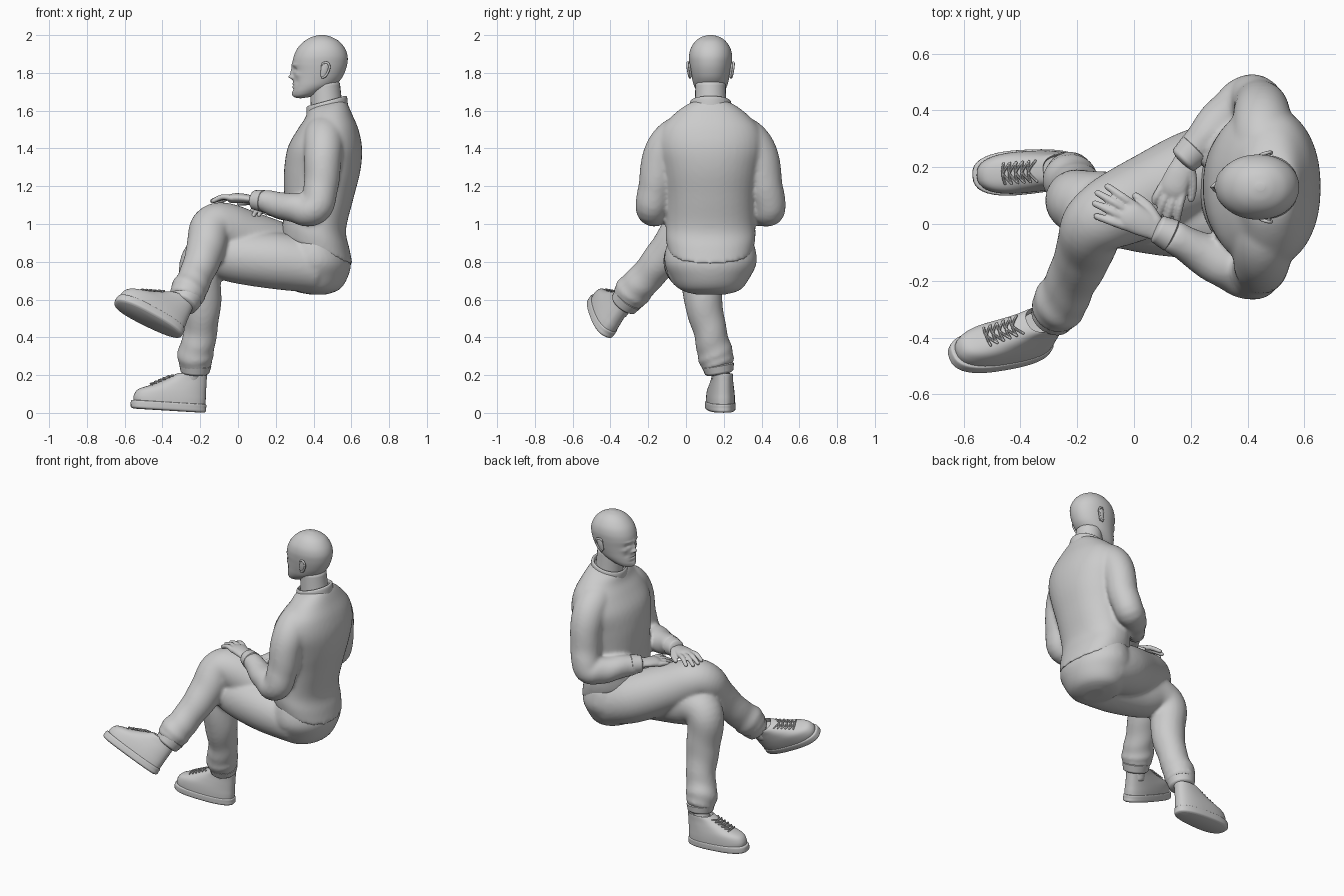
import bpy, bmesh
from math import sin, cos, pi, exp, radians, copysign
from mathutils import Vector, Matrix


def smooth(rows, steps):
    """Catmull-Rom interpolation through rows of numbers."""
    out, last = [], len(rows) - 1
    for i in range(last):
        a, b, c, d = (rows[max(0, min(last, i + k))] for k in (-1, 0, 1, 2))
        for s in range(steps):
            t = s / steps
            out.append([q + .5 * t * (r - p + t * (2*p - 5*q + 4*r - w + t * (3*(q - r) + w - p)))
                        for p, q, r, w in zip(a, b, c, d)])
    return out + [list(rows[-1])]


def skin(rings):
    n = len(rings[0])
    verts = [v for ring in rings for v in ring]
    faces = [(k*n + i, k*n + (i+1) % n, (k+1)*n + (i+1) % n, (k+1)*n + i)
             for k in range(len(rings) - 1) for i in range(n)]
    faces += [tuple(range(n)), tuple(range(len(verts) - n, len(verts)))]
    return verts, faces


def loft(rows, cy=0.0, n=40, steps=5, power=1.0, egg=0.0):
    """Stacked rings; row = front x, front z, back x, back z, half width."""
    rings = []
    for xf, zf, xb, zb, w in smooth(rows, steps):
        ring = []
        for i in range(n):
            c, s = cos(2*pi*i/n), sin(2*pi*i/n)
            c, s = (copysign(abs(v)**power, v) for v in (c, s))
            t = (1 + c) / 2
            ring.append(Vector((xf + (xb-xf)*t, cy + w*s*(1 - egg*c), zf + (zb-zf)*t)))
        rings.append(ring)
    return skin(rings)


def tube(rows, n=24, steps=6, flat=1.0, cap=1.0, wrinkle=0.0):
    """Rounded limb; row = x, y, z, radius."""
    pts = [(Vector(p[:3]), p[3]) for p in smooth(rows, steps)]
    (a, ra), (a2, _), (b2, _), (b, rb) = pts[0], pts[1], pts[-2], pts[-1]
    da, db = (a - a2).normalized(), (b - b2).normalized()
    ends = ((.5, .87), (.87, .5), (1, .08))
    pts = ([(a + da*ra*d*cap, ra*s) for d, s in reversed(ends)] + pts
           + [(b + db*rb*d*cap, rb*s) for d, s in ends])
    rings, m = [], len(pts)
    normal = Vector((1, 0, 0)) if abs(da.z) > .8 else Vector((0, 0, 1))
    for k, (p, r) in enumerate(pts):
        t = (pts[min(k+1, m-1)][0] - pts[max(k-1, 0)][0]).normalized()
        normal = (normal - t * normal.dot(t)).normalized()
        side = t.cross(normal)
        ring = []
        for i in range(n):
            an = 2*pi*i/n
            q = r * (1 + wrinkle * (k/m)**3 * sin(k*1.15 + 2*sin(an)))
            ring.append(p + normal*cos(an)*q*flat + side*sin(an)*q)
        rings.append(ring)
    return skin(rings)


def build(name, parts, matrix=None, voxel=0):
    verts, faces = [], []
    for v, f in parts:
        faces += [tuple(i + len(verts) for i in face) for face in f]
        verts += v
    me = bpy.data.meshes.new(name)
    me.from_pydata(verts, [], faces)
    bm = bmesh.new()
    bm.from_mesh(me)
    bmesh.ops.recalc_face_normals(bm, faces=bm.faces)
    bm.to_mesh(me)
    bm.free()
    if matrix:
        me.transform(matrix)
    ob = bpy.data.objects.new(name, me)
    bpy.context.collection.objects.link(ob)
    if voxel:
        mod = ob.modifiers.new("blend", 'REMESH')
        mod.mode, mod.voxel_size, mod.use_smooth_shade = 'VOXEL', voxel, True
        mod = ob.modifiers.new("soften", 'SMOOTH')
        mod.factor, mod.iterations = .5, 8
    return ob


def frame(origin, forward, up, scale=1.0):
    """Local -x becomes forward, local z becomes up."""
    x = -Vector(forward).normalized()
    z = Vector(up)
    z = (z - x * z.dot(x)).normalized()
    y = z.cross(x)
    return Matrix.Translation(origin) @ Matrix((x, y, z)).transposed().to_4x4() @ Matrix.Scale(scale, 4)


CY = .13  # body centre line

# sweater: torso and both sleeves
torso = loft([(.23, .93, .607, .785, .225), (.235, 1.0, .59, .87, .238), (.25, 1.08, .572, .97, .235),
              (.243, 1.18, .61, 1.13, .24), (.245, 1.3, .648, 1.28, .262), (.265, 1.41, .657, 1.4, .285),
              (.315, 1.5, .638, 1.5, .265), (.355, 1.56, .605, 1.58, .205), (.37, 1.6, .58, 1.635, .145),
              (.39, 1.62, .56, 1.66, .1)], CY, power=.92)
upper = [(.46, .22, 1.49, .105), (.455, .32, 1.45, .108), (.45, .39, 1.36, .1),
         (.44, .42, 1.2, .092), (.405, .44, 1.08, .087)]
right_arm = upper + [(.32, .375, 1.075, .08), (.2, .25, 1.095, .06)]
left_arm = [(x, 2*CY - y, z, r) for x, y, z, r in upper] + [(.3, -.135, 1.085, .08), (.13, -.04, 1.122, .058)]
build("sweater", [torso] + [tube(a, cap=.3, wrinkle=.08) for a in (right_arm, left_arm)], voxel=.011)
build("collar", [loft([(.362, 1.575, .582, 1.63, .114), (.362, 1.612, .578, 1.668, .11), (.368, 1.624, .57, 1.678, .104),
                       (.375, 1.62, .56, 1.672, .096), (.38, 1.59, .555, 1.64, .09)], CY)])
build("right_sleeve_cuff", [tube([(.215, .265, 1.093, .061), (.175, .225, 1.095, .053)], cap=.25)])
build("left_sleeve_cuff", [tube([(.13, -.04, 1.122, .059), (.085, -.018, 1.128, .051)], cap=.25)])

# trousers: pelvis, standing left leg, crossed right leg
pelvis = loft([(.38, .627, .47, .627, .08), (.29, .65, .54, .655, .16), (.23, .72, .582, .72, .21),
               (.22, .8, .598, .8, .245), (.24, .9, .565, .9, .228), (.28, .98, .54, .95, .18)], CY)
left_leg = [(.42, .04, .775, .142), (.2, .03, .805, .15), (0, .045, .825, .14), (-.13, .065, .84, .122),
            (-.2, .08, .78, .112), (-.19, .09, .6, .102), (-.2, .13, .42, .088),
            (-.225, .155, .31, .095), (-.225, .17, .25, .085)]
right_leg = [(.42, .22, .78, .142), (.25, .19, .84, .155), (.05, .1, .925, .145), (-.08, .04, .985, .13),
             (-.145, -.01, .97, .114), (-.175, -.1, .85, .102), (-.225, -.21, .72, .09),
             (-.262, -.28, .645, .096), (-.277, -.31, .605, .086)]
build("trousers", [pelvis] + [tube(g, n=32, cap=.3, wrinkle=.06) for g in (left_leg, right_leg)], voxel=.011)
build("left_trouser_cuff", [tube([(-.226, .17, .25, .085), (-.228, .176, .215, .076)], cap=.2)])
build("right_trouser_cuff", [tube([(-.274, -.305, .607, .085), (-.29, -.33, .575, .076)], cap=.2)])
build("left_ankle", [tube([(-.226, .17, .27, .052), (-.25, .19, .165, .048)], cap=.3)])
build("right_ankle", [tube([(-.272, -.305, .62, .054), (-.325, -.355, .535, .046)], cap=.3)])


def shoe(side, m):
    sole = [(-.385, 0, -.012, 0, .066), (-.4, .008, 0, .008, .076), (-.402, .025, 0, .025, .078),
            (-.4, .042, 0, .042, .077), (-.39, .046, -.01, .046, .07)]
    body = [(-.386, .035, -.006, .035, .073), (-.388, .07, -.005, .07, .073), (-.365, .105, -.006, .1, .07),
            (-.29, .135, -.006, .14, .063), (-.22, .168, -.006, .17, .057), (-.17, .197, -.006, .205, .054),
            (-.162, .198, -.012, .205, .05), (-.16, .175, -.016, .18, .046)]
    build(side + "_shoe_sole", [loft(sole, egg=.1, power=.78)], m)
    build(side + "_shoe_upper", [loft(body, egg=.08, power=.8)], m)
    # criss-cross laces over the tongue
    laces, row = [], lambda t: (-.312 + .12*t, .133 + .06*t)
    for k in range(5):
        (x0, z0), (xm, zm), (x1, z1) = (row((k + d) / 5.5) for d in (0, .5, 1))
        for s in (-1, 1):
            laces.append(tube([(x0 + .016, -.036*s, z0, .0045), (xm, 0, zm, .0045),
                               (x1 + .016, .036*s, z1, .0045)], n=8, steps=4))
    build(side + "_shoe_laces", laces, m)


shoe("left", frame((-.17, .2, 0), (-1, -.08, .06), (0, 0, 1)))
shoe("right", frame((-.3, -.43, .4), (-.87, -.12, .45), (.3, .52, .8)))


def hand(side, thumb, m):
    parts = [tube([(.05, 0, 0, .036), (.01, 0, 0, .034), (-.04, 0, .004, .043), (-.085, 0, .004, .048),
                   (-.11, 0, 0, .045)], flat=.5, cap=.4)]
    for k, length in enumerate((.1, .118, .11, .085)):
        y = thumb * (.036 - .024*k)
        parts.append(tube([(-.09, y, .002, .0145), (-.1 - length*.45, y*1.2, .007, .0135),
                           (-.1 - length, y*1.4, -.014, .0115)], n=14))
    parts.append(tube([(-.01, thumb*.025, -.004, .022), (-.055, thumb*.054, -.012, .017),
                       (-.105, thumb*.066, -.02, .013)], n=14))
    build(side + "_hand", parts, m, voxel=.005)


hand("left", 1, frame((.075, -.02, 1.13), (-.88, .47, .03), (.05, 0, 1), 1.1))
hand("right", -1, frame((.172, .215, 1.092), (-.35, -.93, -.14), (-.15, 0, 1), 1.05))

# head: lofted skull with soft pushes for the face (y, z, spread y, spread z, amount)
verts, faces = loft([(.33, 1.665, .38, 1.672, .02), (.298, 1.672, .43, 1.69, .052), (.289, 1.695, .47, 1.71, .072),
                     (.291, 1.73, .515, 1.735, .088), (.292, 1.77, .548, 1.77, .098), (.292, 1.81, .568, 1.81, .106),
                     (.289, 1.85, .579, 1.85, .112), (.296, 1.89, .58, 1.89, .114), (.315, 1.93, .566, 1.93, .105),
                     (.35, 1.967, .536, 1.967, .081), (.39, 1.99, .495, 1.99, .049), (.43, 2.0, .46, 2.0, .012)],
                    CY, n=96, steps=8, power=.96)
pushes = [(0, 1.778, .012, .011, .02), (0, 1.8, .01, .022, .014), (0, 1.835, .011, .02, .006),
          (.015, 1.773, .008, .008, .009), (.039, 1.818, .018, .011, -.009), (.036, 1.843, .026, .007, .004),
          (0, 1.742, .022, .005, .004), (0, 1.727, .02, .005, .004), (0, 1.7345, .024, .003, -.004),
          (0, 1.711, .03, .006, -.004), (0, 1.687, .02, .01, .005), (.062, 1.79, .014, .013, .005),
          (.05, 1.755, .014, .016, -.004)]
for v in verts:
    if v.x < .42:
        v.x -= sum(a * exp(-((abs(v.y - CY) - y)/sy)**2 - ((v.z - z)/sz)**2) for y, z, sy, sz, a in pushes)
build("head", [(verts, faces)])
build("neck", [tube([(.48, CY, 1.55, .092), (.468, CY, 1.64, .084), (.46, CY, 1.74, .08)], cap=.3)])
for side, s in (("left", -1), ("right", 1)):
    build(side + "_eye", [tube([(.3205, CY + s*.039, 1.819, .0105), (.3215, CY + s*.041, 1.819, .0105)], n=16)])
    # ear shell with a raised rim
    y = CY + s*.106
    build(side + "_ear", [
        tube([(.452, y, 1.782, .008), (.458, y + s*.005, 1.815, .01), (.464, y + s*.008, 1.842, .009)], flat=2),
        tube([(.448, y + s*.003, 1.775, .006), (.468, y + s*.008, 1.79, .006), (.484, y + s*.015, 1.828, .006),
              (.474, y + s*.016, 1.853, .006), (.45, y + s*.009, 1.85, .006), (.444, y + s*.004, 1.83, .004)], n=10)])

# smooth shading with sharp edges kept
for ob in bpy.context.collection.objects:
    ob.select_set(True)
    bpy.context.view_layer.objects.active = ob
bpy.ops.object.shade_smooth_by_angle(angle=radians(45))
